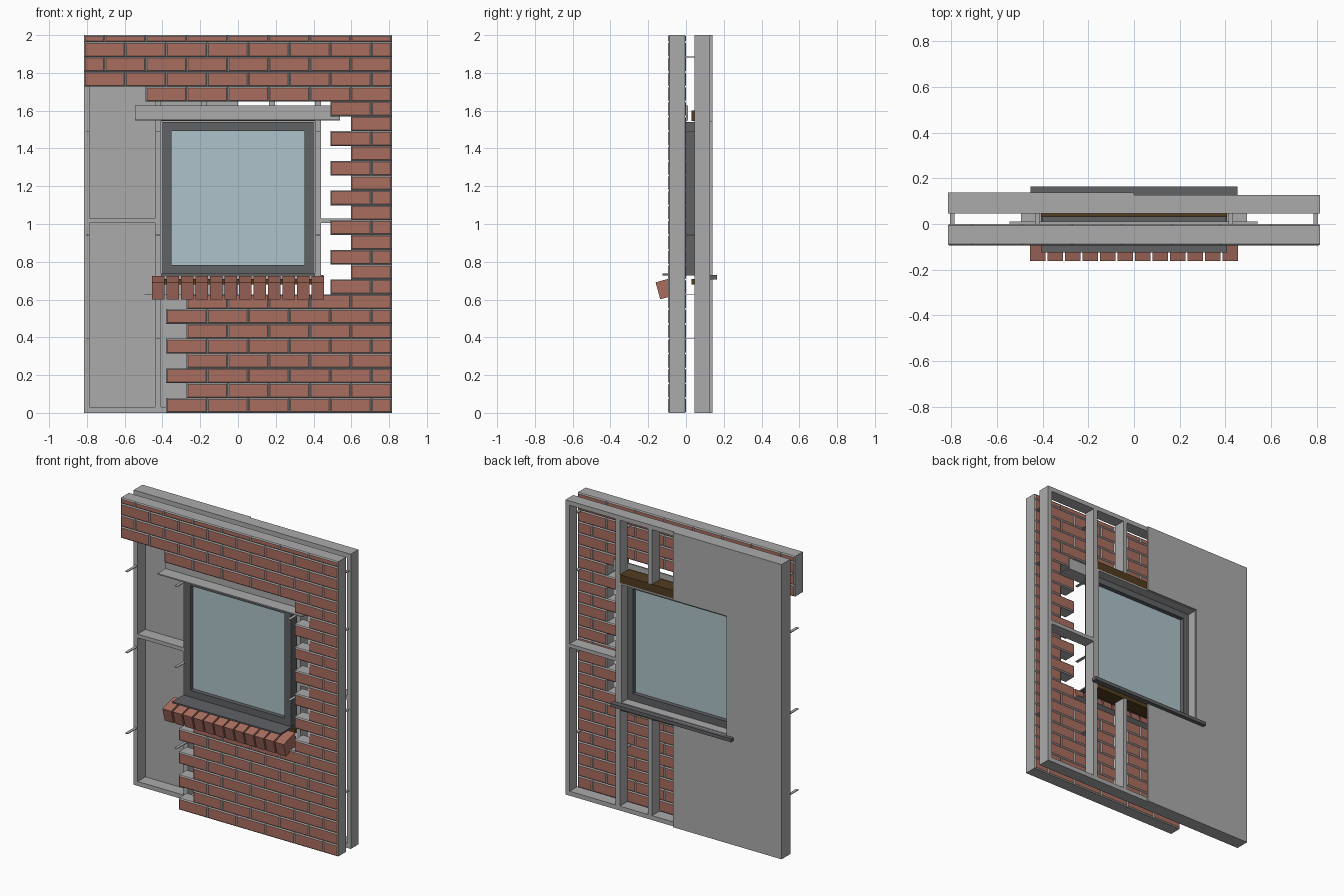
import bpy, bmesh, math
from mathutils import Matrix, Vector

if "Cube" in bpy.data.objects:
    bpy.data.objects.remove(bpy.data.objects["Cube"])


def material(name, rgb):
    m = bpy.data.materials.new(name)
    m.diffuse_color = (*rgb, 1)
    m.use_nodes = True
    m.node_tree.nodes["Principled BSDF"].inputs["Base Color"].default_value = m.diffuse_color
    return m


BRICK = material("brick_red", (0.40, 0.155, 0.115))
GRAY = material("light_gray", (0.41, 0.41, 0.41))
DARK = material("dark_gray", (0.115, 0.122, 0.13))
GLASS = material("pale_blue_glass", (0.42, 0.55, 0.59))
WOOD = material("dark_wood", (0.085, 0.045, 0.014))


def finish(name, bm, *mats):
    bmesh.ops.recalc_face_normals(bm, faces=bm.faces)
    me = bpy.data.meshes.new(name)
    bm.to_mesh(me)
    bm.free()
    for m in mats:
        me.materials.append(m)
    ob = bpy.data.objects.new(name, me)
    bpy.context.collection.objects.link(ob)
    return ob


def add_box(bm, x, y, z):
    c = Vector((sum(x) / 2, sum(y) / 2, sum(z) / 2))
    s = Matrix.Diagonal((x[1] - x[0], y[1] - y[0], z[1] - z[0], 1))
    return bmesh.ops.create_cube(bm, size=1, matrix=Matrix.Translation(c) @ s)["verts"]


def boxes(name, mat, *items):
    bm = bmesh.new()
    for it in items:
        add_box(bm, *it)
    return finish(name, bm, mat)


def add_brick(bm, x, z, y=(-0.095, 0.0), b=0.0065):
    """Brick with red front and back faces and a sloped gray mortar border."""
    loops = []
    for yy, i in ((y[0], b), (y[0] + b, 0), (y[1] - b, 0), (y[1], b)):
        loops.append([bm.verts.new(p) for p in (
            (x[0] + i, yy, z[0] + i), (x[1] - i, yy, z[0] + i),
            (x[1] - i, yy, z[1] - i), (x[0] + i, yy, z[1] - i))])
    for a, c in zip(loops, loops[1:]):
        for k in range(4):
            bm.faces.new((a[k], a[(k + 1) % 4], c[(k + 1) % 4], c[k])).material_index = 1
    bm.faces.new(loops[0])
    bm.faces.new(loops[-1])


# Brick facing: running bond, cut away in steps around the window
W, P, H = 0.815, 1.63 / 7.5, 0.0785
bm = bmesh.new()
for row in range(26):
    odd = row % 2
    if row >= 22:
        start = -W
    elif row == 21:
        start = -0.489
    elif row >= 8:
        start = 0.597 if odd else 0.489
    else:
        start = -0.272 if odd else -0.38
    edges = [-W] + [-W + P * (k + (0.5 if odd else 1)) for k in range(8)]
    for a, c in zip(edges, edges[1:]):
        c = min(c, W)
        if a > start - 0.02 and c - a > 0.01:
            add_brick(bm, (a, c), (row * H, min((row + 1) * H, 2.0)))
finish("brick_facing", bm, BRICK, GRAY)

# Sloping brick sill
bm = bmesh.new()
pitch = 0.92 / 12
for k in range(12):
    x0 = -0.46 + k * pitch
    add_box(bm, (x0 + 0.005, x0 + pitch - 0.005), (0, 0.128), (-0.093, 0))
bmesh.ops.rotate(bm, verts=bm.verts, cent=(0, 0, 0),
                 matrix=Matrix.Rotation(math.radians(15.5), 3, 'X'))
bmesh.ops.translate(bm, verts=bm.verts, vec=(0, -0.161, 0.691))
finish("brick_sill", bm, BRICK)

# Wall framing
Y = (0.045, 0.128)
T = 0.03
studs = [((-W, W), Y, (0, T)), ((-W, W), Y, (2 - T, 2))]
for s in (-1, 1):
    for a, c, z in ((W - T, W, (T, 2 - T)), (0.407, 0.439, (T, 2 - T)),
                    (0.165, 0.195, (T, 0.68)), (0.165, 0.195, (1.60, 2 - T)),
                    (0.439, W - T, (1.005, 1.03))):
        studs.append((tuple(sorted((s * a, s * c))), Y, z))
boxes("wall_studs", GRAY, *studs)

# Timber header and rough sill
boxes("window_header", WOOD, ((-0.407, 0.407), (0.03, 0.128), (1.545, 1.60)))
boxes("rough_sill", WOOD, ((-0.407, 0.407), (0.03, 0.128), (0.68, 0.71)))

# Inner wall board with window opening, left half only
D = (0.128, 0.139)
boxes("inner_board", GRAY, ((-W, -0.40), D, (0, 2)), ((-0.40, 0.0), D, (0, 0.73)),
      ((-0.40, 0.0), D, (1.54, 2)))

# Reveal lining inside the opening
R = (0.06, 0.128)
boxes("reveal_lining", GRAY, ((-0.407, -0.395), R, (0.71, 1.545)),
      ((0.395, 0.407), R, (0.71, 1.545)), ((-0.395, 0.395), R, (1.535, 1.545)),
      ((-0.395, 0.395), R, (0.71, 0.735)))

# Window frame and pane
F = (-0.005, 0.065)
boxes("window_frame", DARK, ((-0.4, -0.353), F, (0.735, 1.54)),
      ((0.353, 0.4), F, (0.735, 1.54)), ((-0.353, 0.353), F, (1.493, 1.54)),
      ((-0.353, 0.353), F, (0.735, 0.783)))
boxes("window_pane", GLASS, ((-0.353, 0.353), (0.024, 0.036), (0.783, 1.493)))

# Outer metal sill and inner sill board
boxes("outer_sill", DARK, ((-0.407, 0.407), (-0.125, 0.045), (0.728, 0.738)))
boxes("inner_sill", DARK, ((-0.453, 0.453), (0.128, 0.165), (0.707, 0.73)))

# Steel angle lintel and flashing sheet under the sill
boxes("lintel", GRAY, ((-0.545, 0.54), (0.001, 0.011), (1.548, 1.627)),
      ((-0.545, 0.54), (-0.085, 0.011), (1.548, 1.556)))
boxes("sill_flashing", GRAY, ((-0.495, 0.495), (-0.09, 0.047), (0.624, 0.628)))

# Brick ties
ties = []
for x in (-0.795, -0.423, 0.423, 0.795):
    for n in (5, 12, 19, 24):
        ties.append(((x - 0.01, x + 0.01), (-0.06, 0.046), (n * H - 0.002, n * H + 0.002)))
boxes("brick_ties", GRAY, *ties)
